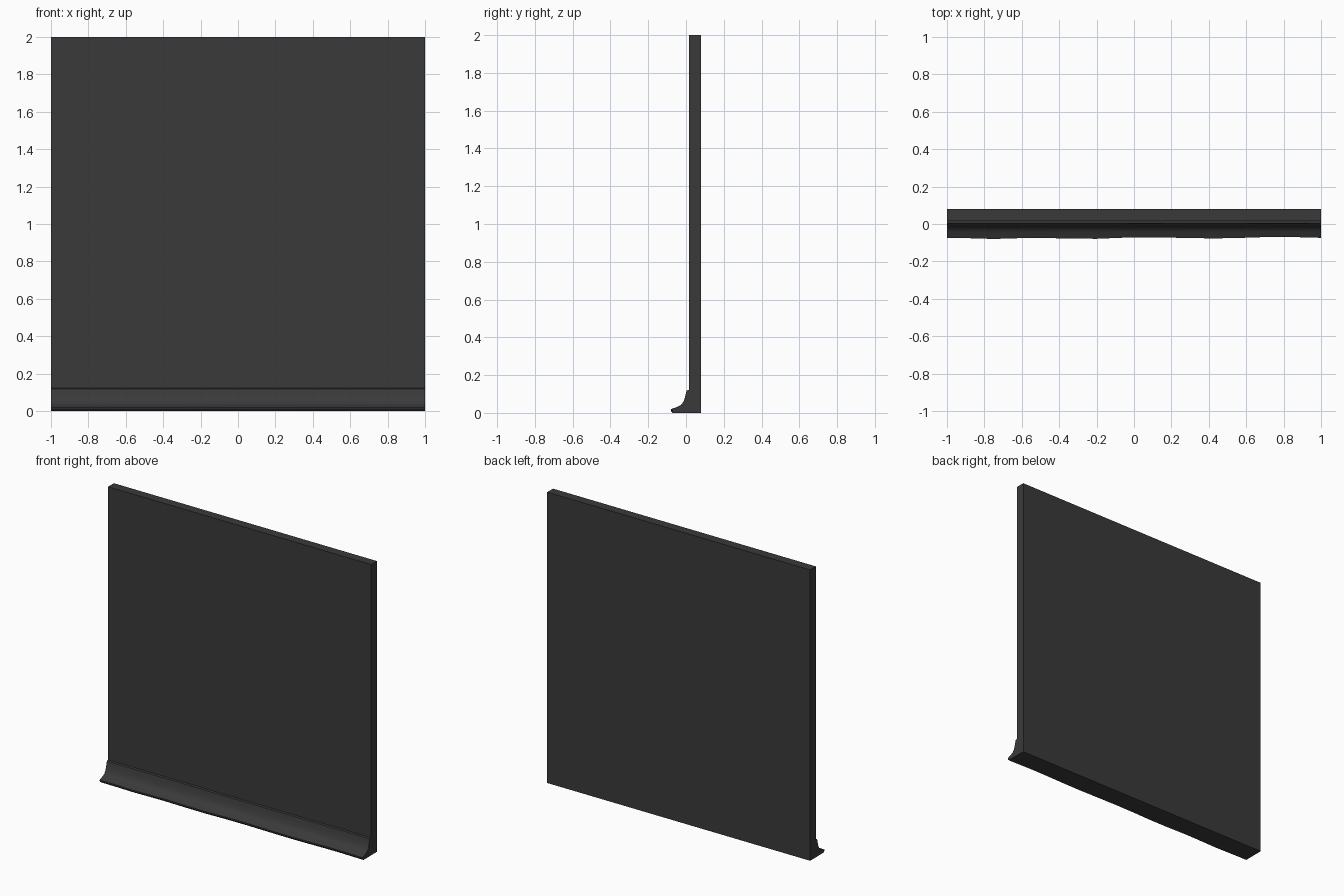
import bpy, bmesh

if "Cube" in bpy.data.objects:
    bpy.data.objects.remove(bpy.data.objects["Cube"])

mat = bpy.data.materials.new("dark_grey")
mat.diffuse_color = (0.042, 0.042, 0.042, 1)
mat.use_nodes = True
mat.node_tree.nodes["Principled BSDF"].inputs["Base Color"].default_value = mat.diffuse_color


def add_object(name, bm):
    bmesh.ops.recalc_face_normals(bm, faces=bm.faces)
    mesh = bpy.data.meshes.new(name)
    bm.to_mesh(mesh)
    bm.free()
    mesh.materials.append(mat)
    obj = bpy.data.objects.new(name, mesh)
    bpy.context.collection.objects.link(obj)
    return obj


# Flat wall panel
BACK, FACE = 0.08, 0.017
bm = bmesh.new()
bmesh.ops.create_cube(bm, size=1)
for v in bm.verts:
    v.co.x *= 2
    v.co.y = BACK if v.co.y > 0 else FACE
    v.co.z = 2 if v.co.z > 0 else 0
add_object("wall_panel", bm)

# Coved base: (y, z) profile swept along x, with a slightly uneven toe
profile = [(FACE, 0.0), (FACE, 0.122), (0.003, 0.119), (-0.003, 0.092),
           (-0.012, 0.062), (-0.026, 0.042), (-0.045, 0.032),
           (-0.068, 0.024), (-0.08, 0.019), (-0.08, 0.01), (-0.07, 0.0)]
# Stations along the wall: x, how far the toe is pulled back
stations = [(-1, 0.006), (-0.88, 0.004), (-0.75, 0.0), (-0.62, 0.004),
            (-0.5, 0.006), (-0.35, 0.002), (-0.2, 0.001), (-0.05, 0.007),
            (0.1, 0.009), (0.25, 0.006), (0.42, 0.003), (0.55, 0.005),
            (0.7, 0.01), (0.82, 0.011), (1, 0.006)]
bm = bmesh.new()
rings = []
for x, pull in stations:
    ring = []
    for y, z in profile:
        out = max(0, (FACE - y) / (FACE + 0.08))
        ring.append(bm.verts.new((x, y + pull * out ** 2, z)))
    rings.append(ring)
n = len(profile)
for a, b in zip(rings, rings[1:]):
    for i in range(n):
        j = (i + 1) % n
        bm.faces.new((a[i], a[j], b[j], b[i]))
bm.faces.new(rings[0])
bm.faces.new(rings[-1])
base = add_object("coved_base", bm)
bpy.context.view_layer.objects.active = base
base.select_set(True)
bpy.ops.object.shade_smooth_by_angle(angle=0.6)
